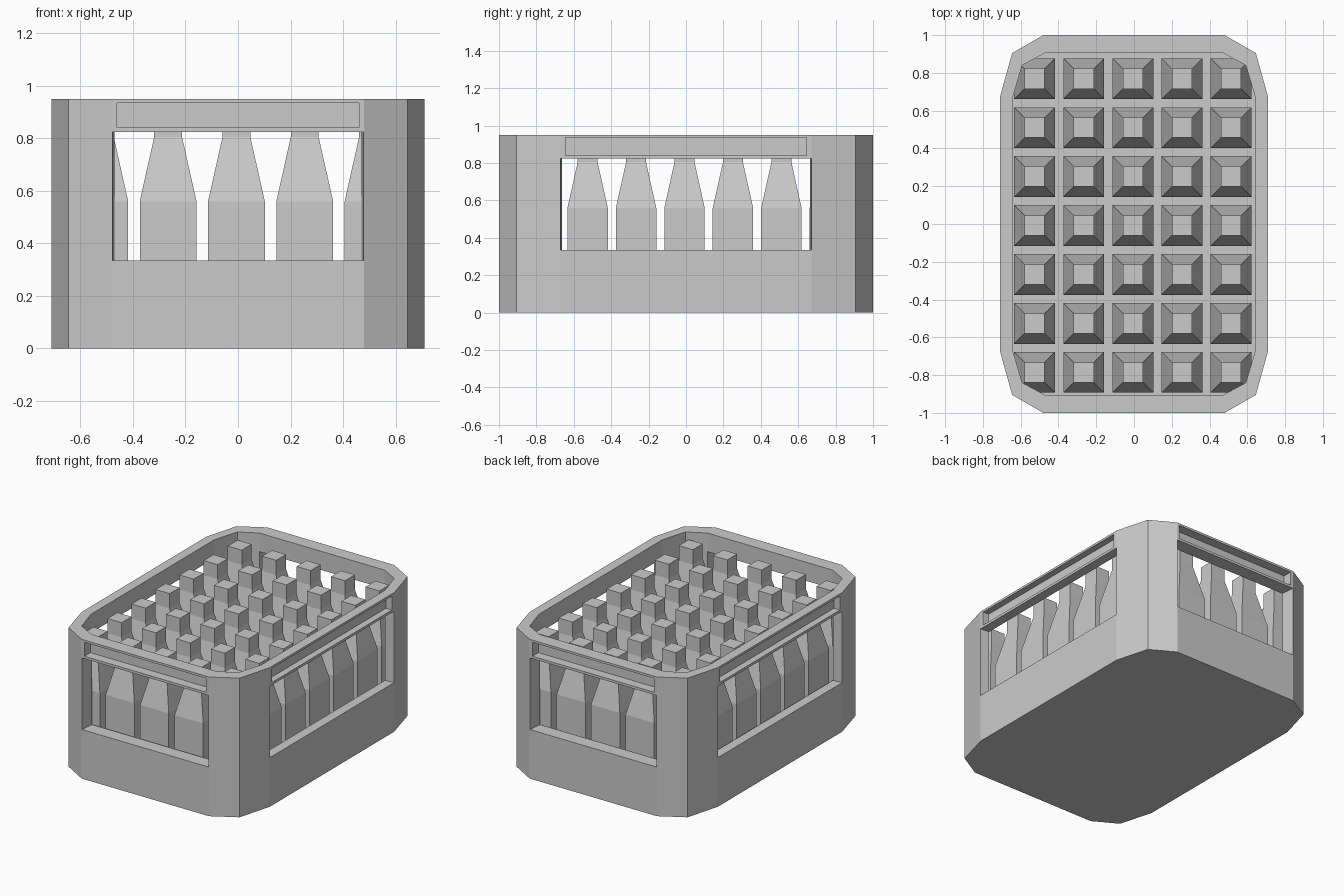
import bpy, bmesh, math
from mathutils import Vector

if "Cube" in bpy.data.objects:
    bpy.data.objects.remove(bpy.data.objects["Cube"])

H, FLOOR = 0.95, 0.05
OUTER = [(0.48, 1.0), (0.645, 0.905), (0.71, 0.672)]
INNER = [(0.472, 0.905), (0.592, 0.84), (0.644, 0.665)]


def outline(quarter):
    """Mirror a quarter outline into a closed 12-sided loop."""
    a = [(x, y) for x, y in quarter]
    b = [(x, -y) for x, y in reversed(quarter)]
    c = [(-x, -y) for x, y in quarter]
    d = [(-x, y) for x, y in reversed(quarter)]
    return a + b + c + d


def loft(name, rings):
    """Skin a stack of matching loops and cap both ends."""
    bm = bmesh.new()
    loops = [[bm.verts.new(p) for p in ring] for ring in rings]
    n = len(loops[0])
    for lo, hi in zip(loops, loops[1:]):
        for i in range(n):
            j = (i + 1) % n
            bm.faces.new((lo[i], lo[j], hi[j], hi[i]))
    bm.faces.new(loops[0])
    bm.faces.new(loops[-1])
    bmesh.ops.recalc_face_normals(bm, faces=bm.faces)
    mesh = bpy.data.meshes.new(name)
    bm.to_mesh(mesh)
    bm.free()
    ob = bpy.data.objects.new(name, mesh)
    bpy.context.collection.objects.link(ob)
    return ob


def ring(pts, z):
    return [(x, y, z) for x, y in pts]


# Crate shell: outer wall, rim, inner wall and floor
outer, inner = outline(OUTER), outline(INNER)
crate = loft("crate", [ring(outer, 0), ring(outer, H), ring(inner, H), ring(inner, FLOOR)])


def cut(side, d0, d1, w0, w1, z0, z1):
    """Cut an opening in one wall, from distance d0 (width w0) to d1 (width w1)."""
    ax = Vector(side)
    across = Vector((-ax.y, ax.x, 0))
    up = Vector((0, 0, 1))
    rings = [[ax * d + across * s * w + up * z
              for s, z in ((-1, z0), (1, z0), (1, z1), (-1, z1))]
             for d, w in ((d0, w0), (d1, w1))]
    cutter = loft("opening_cutter", rings)
    cutter.hide_render = True
    mod = crate.modifiers.new("opening", 'BOOLEAN')
    mod.operation = 'DIFFERENCE'
    mod.solver = 'EXACT'
    mod.object = cutter
    bpy.context.view_layer.objects.active = crate
    bpy.ops.object.modifier_apply(modifier=mod.name)
    bpy.data.objects.remove(cutter)


# Windows and shallow grip recesses on all four walls
for s in (-1, 1):
    cut((0, s, 0), 1.02, 0.88, 0.480, 0.468, 0.335, 0.823)
    cut((0, s, 0), 1.02, 0.935, 0.460, 0.460, 0.84, 0.935)
    cut((s, 0, 0), 0.73, 0.62, 0.673, 0.661, 0.335, 0.823)
    cut((s, 0, 0), 0.73, 0.665, 0.645, 0.645, 0.84, 0.935)

# Square bottles in a 5 by 7 grid, sharing one mesh
PROFILE = [(0.108, FLOOR - 0.01), (0.108, 0.56), (0.053, 0.805), (0.053, 0.905)]
SQUARE = [(-1, -1), (1, -1), (1, 1), (-1, 1)]
bottle = loft("bottle", [ring([(x * r, y * r) for x, y in SQUARE], z) for r, z in PROFILE])
for i in range(5):
    for j in range(7):
        ob = bottle
        if i or j:
            ob = bpy.data.objects.new("bottle", bottle.data)
            bpy.context.collection.objects.link(ob)
        ob.location = (-0.006 + (i - 2) * 0.26, -0.008 + (j - 3) * 0.259, 0)
